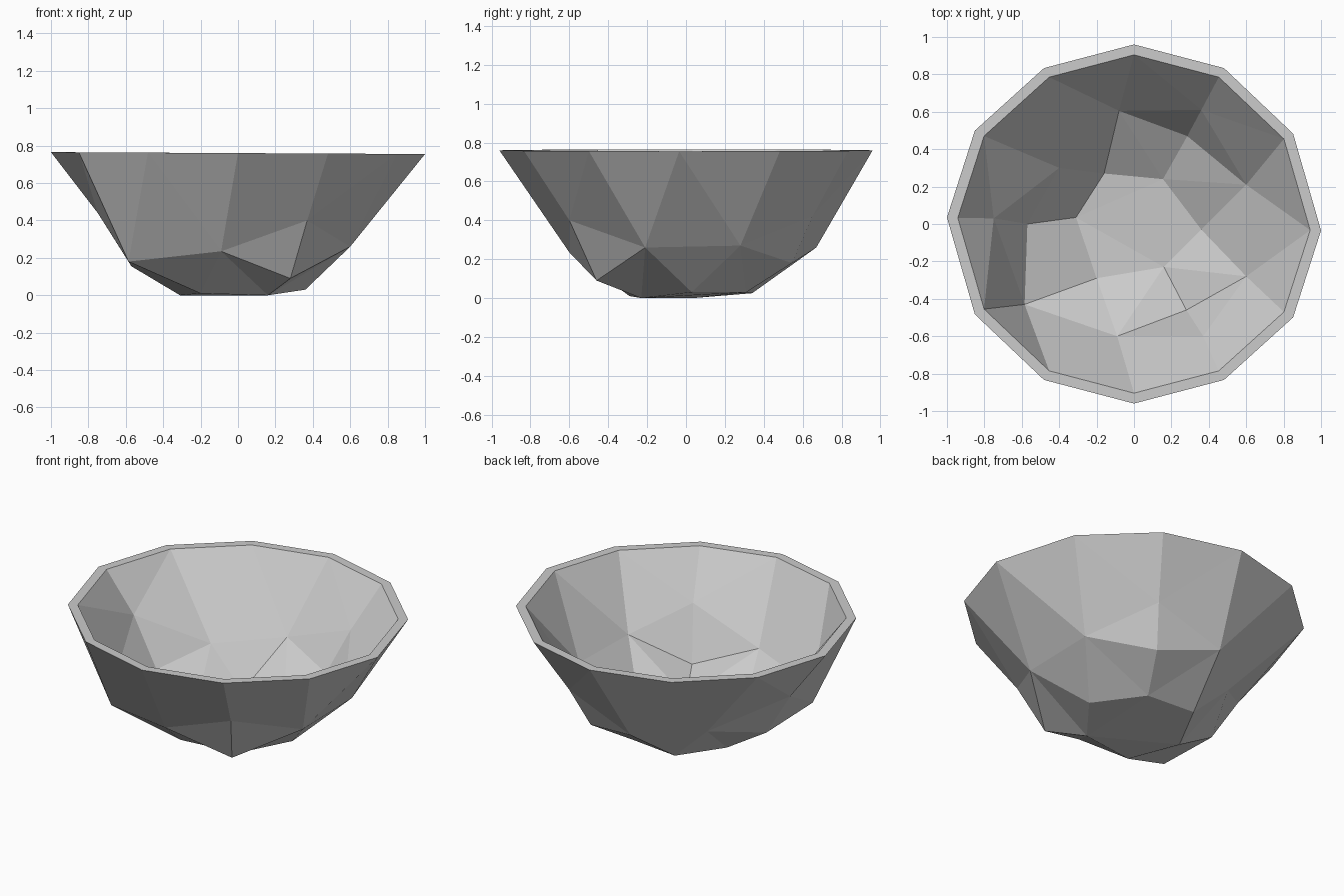
import bpy
import bmesh
import math
from mathutils import Vector
from mathutils.geometry import delaunay_2d_cdt

cube = bpy.data.objects.get("Cube")
if cube:
    bpy.data.objects.remove(cube, do_unlink=True)

SIDES = 12
RIM_Z = 0.76
WALL_RISE = 0.09    # height of the inner skin above the outer skin
LIP_SCALE = 0.942   # inner lip size relative to the outer lip

# Rough hewn corners of the wall and base: x, outer y, inner y, outer z
CORNERS = [
    # back and right of the wall
    (-.08, .67, .605, .26),
    (.285, .545, .47, .18),
    (.36, .65, .61, .42),
    (.6, .28, .21, .27),
    (.6, -.21, -.28, .26),
    # front and left of the wall
    (.37, -.6, -.6, .4),
    (.28, -.46, -.46, .09),
    (-.09, -.6, -.6, .235),
    (-.585, -.43, -.43, .18),
    (-.75, .03, .03, .44),
    (-.57, .01, 0, .155),
    (-.4, .36, .3, .25),
    # base
    (-.16, .34, .27, .025),
    (.155, .31, .24, .03),
    (.36, .03, -.03, .03),
    (.16, -.23, -.23, 0),
    (-.2, -.29, -.29, .01),
    (-.31, .035, .035, 0),
]

# Folds that must stay as edges, as pairs of corner numbers
FOLDS = [(0, 12), (12, 17), (17, 10), (10, 8), (8, 16), (8, 7), (6, 5)]


def rim_ring(scale):
    """Twelve sided lip, slightly wider in x than in y."""
    ring = []
    for i in range(SIDES):
        a = math.tau * i / SIDES
        r = 0.96 + 0.04 * math.cos(a) ** 4
        x, y = r * math.cos(a), r * math.sin(a)
        y -= 0.035 * x ** 9
        ring.append(Vector((x * scale, y * scale, RIM_Z - 0.005 * x)))
    return ring


def add_skin(bm, points):
    """Faceted sheet hung from the lip through all the corners."""
    flat = [p.to_2d() for p in points]
    folds = [(a + SIDES, b + SIDES) for a, b in FOLDS]
    result = delaunay_2d_cdt(flat, folds, [], 0, 1e-5)
    tris, origins = result[2], result[3]
    verts = [bm.verts.new(p) for p in points]
    for tri in tris:
        ids = [origins[i][0] for i in tri]
        if len(set(ids)) == 3:
            bm.faces.new([verts[i] for i in ids])
    return verts[:SIDES]


bm = bmesh.new()

# Outer and inner skins
outer = rim_ring(1) + [Vector((x, yo, z)) for x, yo, yi, z in CORNERS]
inner = rim_ring(LIP_SCALE) + [Vector((x, yi, z + WALL_RISE)) for x, yo, yi, z in CORNERS]
outer_lip = add_skin(bm, outer)
inner_lip = add_skin(bm, inner)

# Flat lip joining the skins
for i in range(SIDES):
    j = (i + 1) % SIDES
    bm.faces.new((outer_lip[i], outer_lip[j], inner_lip[j], inner_lip[i]))

bmesh.ops.recalc_face_normals(bm, faces=bm.faces)
mesh = bpy.data.meshes.new("bowl")
bm.to_mesh(mesh)
bm.free()

# Plain grey stone
grey = bpy.data.materials.new("light grey")
grey.use_nodes = True
colour = (0.6, 0.6, 0.6, 1)
grey.diffuse_color = colour
grey.node_tree.nodes["Principled BSDF"].inputs["Base Color"].default_value = colour
mesh.materials.append(grey)

bowl = bpy.data.objects.new("bowl", mesh)
bpy.context.collection.objects.link(bowl)
